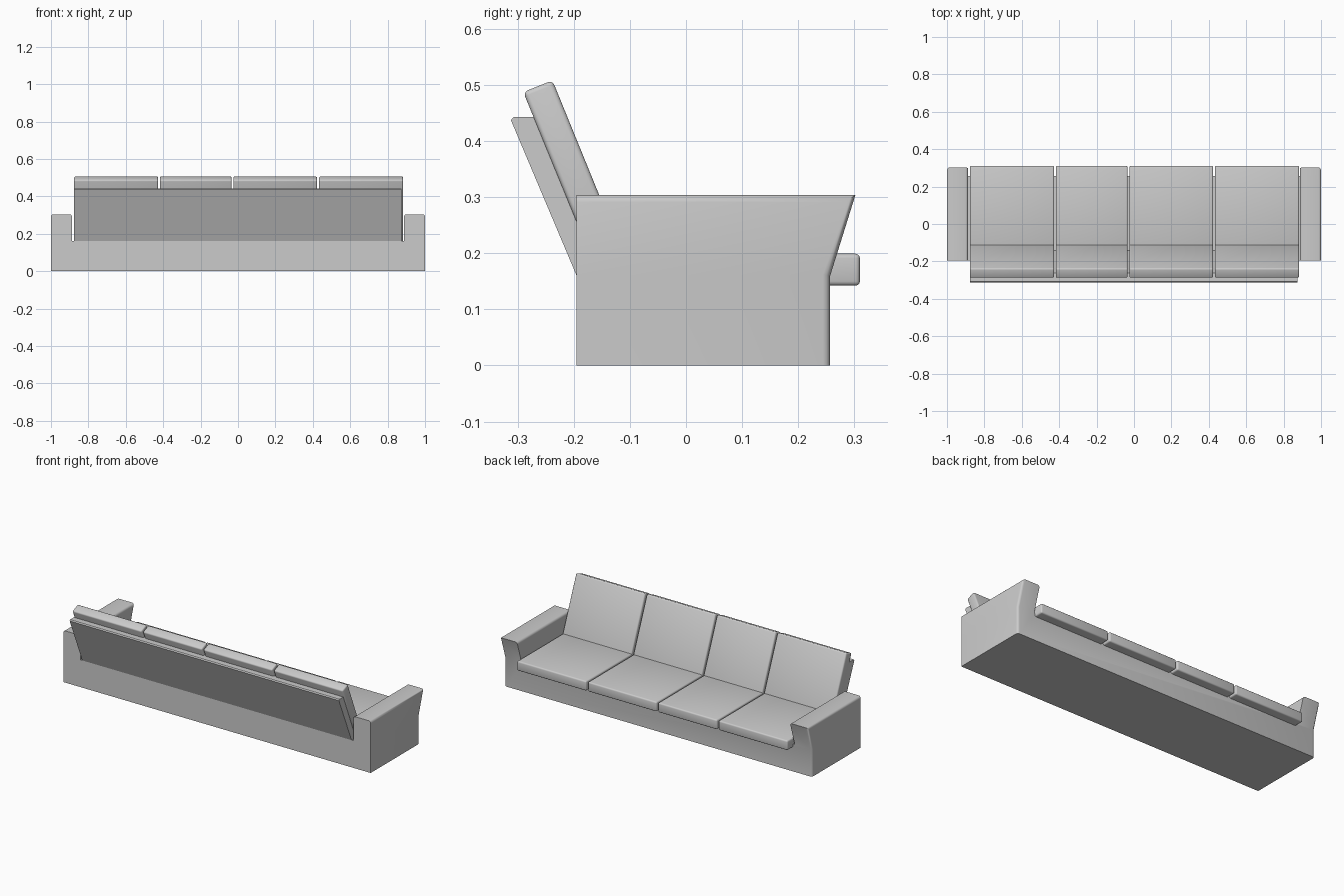
import bpy, bmesh

if "Cube" in bpy.data.objects:
    bpy.data.objects.remove(bpy.data.objects["Cube"])


def finish(name, bm):
    bmesh.ops.recalc_face_normals(bm, faces=bm.faces[:])
    mesh = bpy.data.meshes.new(name)
    bm.to_mesh(mesh)
    bm.free()
    obj = bpy.data.objects.new(name, mesh)
    bpy.context.collection.objects.link(obj)
    bpy.ops.object.select_all(action='DESELECT')
    obj.select_set(True)
    bpy.context.view_layer.objects.active = obj
    bpy.ops.object.shade_smooth_by_angle(angle=0.6)
    return obj


def prism(name, profile, x0, x1, bevel=0.0):
    """Extrude a (y, z) profile from x0 to x1, optionally rounding all edges."""
    bm = bmesh.new()
    a = [bm.verts.new((x0, y, z)) for y, z in profile]
    b = [bm.verts.new((x1, y, z)) for y, z in profile]
    n = len(profile)
    bm.faces.new(a)
    bm.faces.new(b[::-1])
    for i in range(n):
        bm.faces.new((a[i], a[(i + 1) % n], b[(i + 1) % n], b[i]))
    if bevel:
        bmesh.ops.bevel(bm, geom=bm.edges[:], offset=bevel, segments=3,
                        profile=0.5, affect='EDGES')
    return finish(name, bm)


# Base and flared arms as one U-shaped body
BACK, FRONT, FLARE = -0.195, 0.257, 0.302
SEAT, TOP, INNER = 0.16, 0.304, 0.888
outline = [(-1, 0), (1, 0), (1, SEAT), (1, TOP), (INNER, TOP), (INNER, SEAT),
           (-INNER, SEAT), (-INNER, TOP), (-1, TOP), (-1, SEAT)]
bm = bmesh.new()
rear = [bm.verts.new((x, BACK, z)) for x, z in outline]
fore = [bm.verts.new((x, FLARE if z == TOP else FRONT, z)) for x, z in outline]
for ring in (rear, fore):
    for ids in ((0, 1, 2, 5, 6, 9), (2, 3, 4, 5), (6, 7, 8, 9)):
        bm.faces.new([ring[i] for i in ids])
for i in range(10):
    j = (i + 1) % 10
    bm.faces.new((rear[i], rear[j], fore[j], fore[i]))
# Round the arm tops and outer front corners
pairs = [(rear[i], fore[i]) for i in (3, 4, 7, 8)]
pairs += [(fore[i], fore[j]) for i, j in ((1, 2), (2, 3), (8, 9), (9, 0))]
bmesh.ops.bevel(bm, geom=[bm.edges.get(p) for p in pairs], offset=0.013,
                segments=3, profile=0.5, affect='EDGES')
finish("body_with_arms", bm)

# Leaning back panel
prism("back_panel", [(-0.195, 0.16), (-0.312, 0.437), (-0.307, 0.443),
                     (-0.262, 0.443), (-0.140, 0.155)], -0.877, 0.875)

# Four seat cushions and four back cushions
seat = [(-0.13, 0.142), (0.31, 0.142), (0.31, 0.199), (-0.13, 0.199)]
back = [(-0.290, 0.487), (-0.238, 0.508), (-0.101, 0.172), (-0.152, 0.151)]
spans = [(-0.877, -0.427), (-0.418, -0.034), (-0.025, 0.423), (0.433, 0.883)]
for k, (x0, x1) in enumerate(spans, 1):
    prism(f"seat_cushion_{k}", seat, x0, x1, 0.008)
    prism(f"back_cushion_{k}", back, x0, x1, 0.008)
